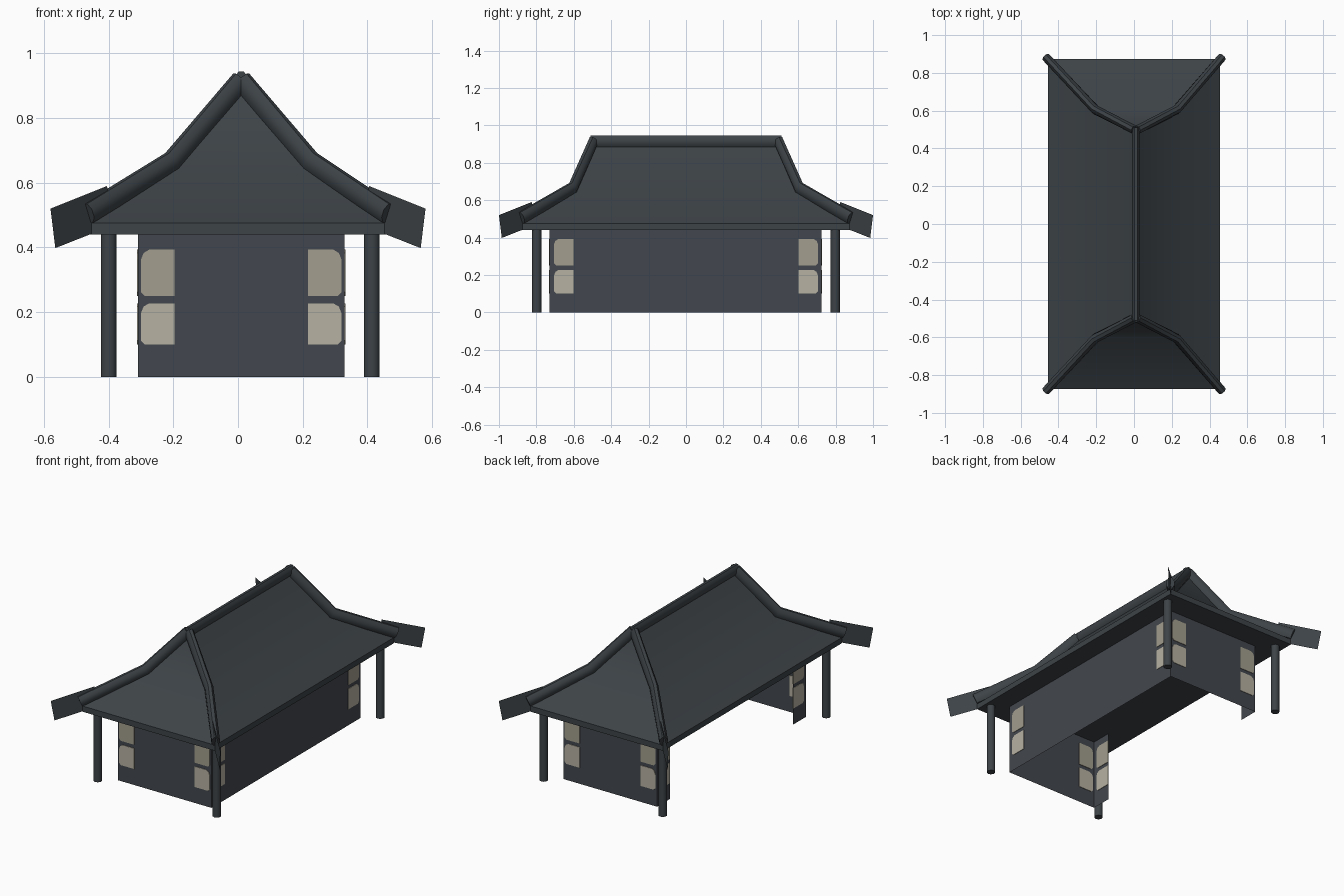
import bpy, math
from mathutils import Vector

if "Cube" in bpy.data.objects:
    bpy.data.objects.remove(bpy.data.objects["Cube"])


def material(name, rgb):
    m = bpy.data.materials.new(name)
    m.diffuse_color = (*rgb, 1)
    m.use_nodes = True
    m.node_tree.nodes["Principled BSDF"].inputs["Base Color"].default_value = m.diffuse_color
    return m


ROOF = material("slate_roof", (0.047, 0.056, 0.063))
WALL = material("dark_wall", (0.055, 0.062, 0.074))
PANE_LOW = material("pale_paper", (0.47, 0.44, 0.36))
PANE_TOP = material("shaded_paper", (0.36, 0.34, 0.27))


def make(name, verts, faces, mat, smooth=None):
    me = bpy.data.meshes.new(name)
    me.from_pydata([tuple(v) for v in verts], [], faces)
    me.materials.append(mat)
    ob = bpy.data.objects.new(name, me)
    bpy.context.collection.objects.link(ob)
    bpy.ops.object.select_all(action='DESELECT')
    ob.select_set(True)
    bpy.context.view_layer.objects.active = ob
    bpy.ops.object.mode_set(mode='EDIT')
    bpy.ops.mesh.select_all(action='SELECT')
    bpy.ops.mesh.normals_make_consistent(inside=False)
    bpy.ops.object.mode_set(mode='OBJECT')
    if smooth:
        bpy.ops.object.shade_smooth_by_angle(angle=math.radians(smooth))
    return ob


def tube(name, path, rw, rh, n=8):
    """Sweep an upright oval along a path."""
    pts = [Vector(p) for p in path]
    verts, faces = [], []
    for i, p in enumerate(pts):
        d = (pts[min(i + 1, len(pts) - 1)] - pts[max(i - 1, 0)]).normalized()
        side = d.cross(Vector((0, 0, 1))).normalized()
        up = side.cross(d)
        for k in range(n):
            a = math.tau * (k + 0.5) / n
            verts.append(p + side * rw * math.cos(a) + up * rh * math.sin(a))
    for i in range(len(pts) - 1):
        for k in range(n):
            a, b = i * n + k, i * n + (k + 1) % n
            faces.append((a, b, b + n, a + n))
    last = (len(pts) - 1) * n
    faces += [tuple(range(n)), tuple(range(last, last + n))]
    make(name, verts, faces, ROOF, 50)


CX = 0.01  # ridge and walls sit slightly to the right

# Roof body: eave band, concave slopes, ridge
rings = [(0, 0.456, 0.873, 0.44), (0, 0.456, 0.873, 0.475),
         (CX, 0.21, 0.605, 0.645)]
verts = [(cx + sx * x, sy * y, z) for cx, x, y, z in rings
         for sx, sy in ((-1, -1), (1, -1), (1, 1), (-1, 1))]
verts += [(CX, -0.5, 0.895), (CX, 0.5, 0.895)]
faces = [(0, 1, 2, 3)]
for r in (0, 4):
    faces += [(r + k, r + (k + 1) % 4, r + 4 + (k + 1) % 4, r + 4 + k) for k in range(4)]
faces += [(8, 9, 12), (9, 10, 13, 12), (10, 11, 13), (11, 8, 12, 13)]
make("roof", verts, faces, ROOF, 42)

# Ridge tile
tube("ridge", [(CX, -0.51, 0.915), (CX, 0.51, 0.915)], 0.021, 0.032)

for sx in (-1, 1):
    for sy in (-1, 1):
        tag = ("left" if sx < 0 else "right") + ("_front" if sy < 0 else "_back")
        # Hip tiles
        tube("hip_" + tag, [(sx * 0.465, sy * 0.882, 0.505),
                            (CX + sx * 0.215, sy * 0.605, 0.665),
                            (CX, sy * 0.495, 0.915)], 0.025, 0.035)
        # Thin corner fins on the diagonals
        make("fin_" + tag, [(sx * x, sy * (x + 0.42), z) for x, z in
                            ((0.405, 0.59), (0.58, 0.52), (0.565, 0.398), (0.39, 0.467))],
             [(0, 1, 2, 3)], ROOF)
        # Posts
        bpy.ops.mesh.primitive_cylinder_add(
            vertices=10, radius=0.025, depth=0.46,
            location=(0.007 + sx * 0.407, sy * 0.798, 0.23))
        post = bpy.context.object
        post.name = "post_" + tag
        post.data.materials.append(ROOF)
        bpy.ops.object.shade_smooth_by_angle(angle=math.radians(50))

# Walls: one sheet, open along the left side
X0, X1, Y0, Y1 = -0.31, 0.33, -0.73, 0.725
plan = [(X0, -0.6), (X0, Y0), (X1, Y0), (X1, Y1), (X0, Y1), (X0, 0.6)]
verts = [(x, y, z) for z in (0, 0.445) for x, y in plan]
make("walls", verts, [(i, i + 1, i + 7, i + 6) for i in range(5)], WALL)


def pane(name, axis, pos, inner, outer, z0, z1, mat):
    """Thin window plate with clipped outer corners, showing on both wall sides."""
    s = 1 if outer > inner else -1
    h = 0.03
    shape = [(inner, z0), (outer - s * 0.012, z0), (outer, z0 + 0.012),
             (outer, z1 - h), (outer - s * 0.008, z1 - 0.01),
             (outer - s * 0.025, z1), (inner, z1)]
    n = len(shape)
    verts = []
    for off in (-0.003, 0.003):
        for u, z in shape:
            verts.append((u, pos + off, z) if axis == 'y' else (pos + off, u, z))
    faces = [tuple(range(n)), tuple(range(n, 2 * n))]
    faces += [(k, (k + 1) % n, n + (k + 1) % n, n + k) for k in range(n)]
    make(name, verts, faces, mat)


# Windows: two panes on each side of every corner
for label, z0, z1, mat in (("lower", 0.10, 0.227, PANE_LOW), ("upper", 0.25, 0.393, PANE_TOP)):
    for wall, pos in (("front", Y0), ("back", Y1)):
        for side, a, b in (("left", -0.197, -0.30), ("right", 0.217, 0.32)):
            pane(f"{wall}_{side}_{label}_window", 'y', pos, a, b, z0, z1, mat)
    for wall, pos in (("left", X0), ("right", X1)):
        for side, a, b in (("front", -0.602, -0.706), ("back", 0.602, 0.706)):
            pane(f"{wall}_{side}_{label}_side_window", 'x', pos, a, b, z0, z1, mat)
